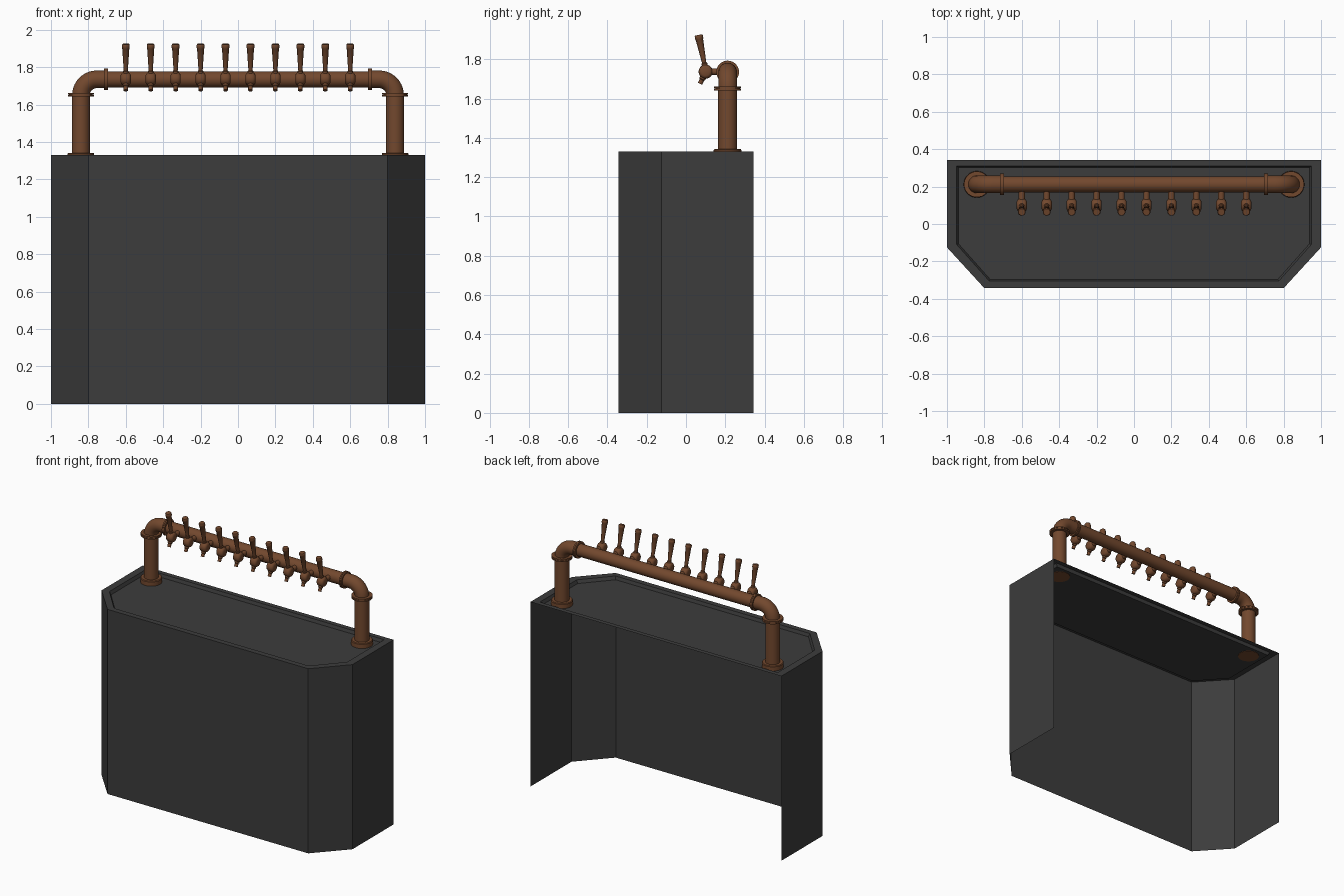
import bpy, bmesh, math
from mathutils import Vector, Matrix

if "Cube" in bpy.data.objects:
    bpy.data.objects.remove(bpy.data.objects["Cube"])


def material(name, col):
    m = bpy.data.materials.new(name)
    m.diffuse_color = (*col, 1)
    m.use_nodes = True
    m.node_tree.nodes["Principled BSDF"].inputs["Base Color"].default_value = m.diffuse_color
    return m


COPPER = material("copper", (0.17, 0.065, 0.027))
DARK = material("dark_panel", (0.045, 0.045, 0.045))


def finish(name, bm, mat, smooth=True, mirror=False):
    bmesh.ops.recalc_face_normals(bm, faces=bm.faces)
    me = bpy.data.meshes.new(name)
    bm.to_mesh(me)
    bm.free()
    me.materials.append(mat)
    ob = bpy.data.objects.new(name, me)
    bpy.context.collection.objects.link(ob)
    if smooth:
        bpy.ops.object.select_all(action='DESELECT')
        ob.select_set(True)
        bpy.context.view_layer.objects.active = ob
        bpy.ops.object.shade_smooth_by_angle(angle=math.radians(35))
    if mirror:
        ob.modifiers.new("mirror", 'MIRROR').use_mirror_merge = False
    return ob


def lathe(bm, profile, origin, axis, segs=32):
    """Revolve (radius, distance) pairs around an axis, capping both ends."""
    rot = Vector((0, 0, 1)).rotation_difference(Vector(axis)).to_matrix()
    rings = []
    for r, t in profile:
        rings.append([bm.verts.new(Vector(origin) + rot @ Vector((
            r * math.cos(a), r * math.sin(a), t)))
            for a in (2 * math.pi * i / segs for i in range(segs))])
    for a, b in zip(rings, rings[1:]):
        for i in range(segs):
            j = (i + 1) % segs
            bm.faces.new((a[i], a[j], b[j], b[i]))
    bm.faces.new(rings[0][::-1])
    bm.faces.new(rings[-1])


X, Y, Z = (1, 0, 0), (0, 1, 0), (0, 0, 1)
PX, PY, PZ = 0.84, 0.212, 1.735      # post x, pipe y, rail height
BEND = 0.085
TOP, FLOOR = 1.33, 1.307

# Counter: thin shell open at the back and below, with a raised rim
def outline(x, x_front, back, side, front, z):
    return [(x, back, z), (x, side, z), (x_front, front, z),
            (-x_front, front, z), (-x, side, z), (-x, back, z)]


bm = bmesh.new()
loops = [[bm.verts.new(p) for p in outline(*o)] for o in (
    (1.0, 0.80, 0.343, -0.125, -0.343, 0),
    (1.0, 0.80, 0.343, -0.125, -0.343, TOP),
    (0.948, 0.775, 0.309, -0.110, -0.304, TOP),
    (0.938, 0.768, 0.302, -0.106, -0.297, FLOOR))]
for k, (a, b) in enumerate(zip(loops, loops[1:])):
    for i in range(5 if k == 0 else 6):
        j = (i + 1) % 6
        bm.faces.new((a[i], a[j], b[j], b[i]))
bm.faces.new(loops[-1])
finish("counter", bm, DARK, smooth=False)

# Posts
bm = bmesh.new()
lathe(bm, [(0.048, FLOOR), (0.048, PZ - BEND)], (PX, PY, 0), Z)
finish("post", bm, COPPER, mirror=True)

# Base flanges
bm = bmesh.new()
lathe(bm, [(0.071, FLOOR - 0.003), (0.071, 1.337), (0.067, 1.342), (0.05, 1.342)],
      (PX, PY, 0), Z)
finish("base_flange", bm, COPPER, mirror=True)

# Elbows: a ring spun a quarter turn, then drawn out to the rail collar
bm = bmesh.new()
ring = bmesh.ops.create_circle(bm, segments=32, radius=0.047, matrix=Matrix.Translation(
    (PX, PY, PZ - BEND)))["verts"]
edges = list({e for v in ring for e in v.link_edges})
end = bmesh.ops.spin(bm, geom=ring + edges, cent=(PX - BEND, PY, PZ - BEND),
                     axis=(0, -1, 0), angle=math.pi / 2, steps=10)["geom_last"]
end_edges = [g for g in end if isinstance(g, bmesh.types.BMEdge)]
ext = bmesh.ops.extrude_edge_only(bm, edges=end_edges)["geom"]
bmesh.ops.translate(bm, verts=[g for g in ext if isinstance(g, bmesh.types.BMVert)],
                    vec=(0.71 - (PX - BEND), 0, 0))
finish("elbow", bm, COPPER, mirror=True)

# Paired collar discs on each post and on the rail
def collar(name, r, origin, axis):
    bm = bmesh.new()
    lathe(bm, [(r, -0.010), (r, -0.001), (r - 0.006, -0.001),
               (r - 0.006, 0.001), (r, 0.001), (r, 0.010)], origin, axis)
    finish(name, bm, COPPER, mirror=True)


collar("post_collar", 0.069, (PX, PY, 1.652), Z)
collar("rail_collar", 0.058, (0.706, PY, PZ), X)

# Horizontal rail
bm = bmesh.new()
lathe(bm, [(0.043, -0.71), (0.043, 0.71)], (0, PY, PZ), X)
finish("rail", bm, COPPER)

# Ten taps: each part is built once and repeated along the rail
COUNT, FIRST, LAST = 10, -0.6, 0.6
BY, BZ = 0.10, 1.737


def tap_part(name, *lathes):
    bm = bmesh.new()
    for args in lathes:
        lathe(bm, *args, segs=20)
    ob = finish(name, bm, COPPER)
    arr = ob.modifiers.new("row", 'ARRAY')
    arr.count = COUNT
    arr.use_relative_offset = False
    arr.use_constant_offset = True
    arr.constant_offset_displace = ((LAST - FIRST) / (COUNT - 1), 0, 0)


# Rounded valve body and its stem into the rail
tap_part("tap_body",
         ([(0.020, -0.027), (0.029, -0.023), (0.035, -0.014), (0.036, 0),
           (0.035, 0.014), (0.029, 0.023), (0.020, 0.027)], (FIRST, BY, BZ), X),
         ([(0.017, 0), (0.017, 0.085)], (FIRST, BY, BZ), Y))

# Spout pointing down and forward
tap_part("tap_spout",
         ([(0.016, 0.02), (0.016, 0.042), (0.012, 0.046), (0.012, 0.068)],
          (FIRST, BY, BZ), Vector((0, -0.42, -0.9)).normalized()))

# Flared handle leaning forward
tap_part("tap_handle",
         ([(0.015, 0), (0.015, 0.014), (0.011, 0.018), (0.012, 0.032),
           (0.019, 0.138), (0.021, 0.141), (0.021, 0.157), (0.018, 0.162)],
          (FIRST, BY - 0.004, 1.765), Vector((0, -0.2, 0.98)).normalized()))
